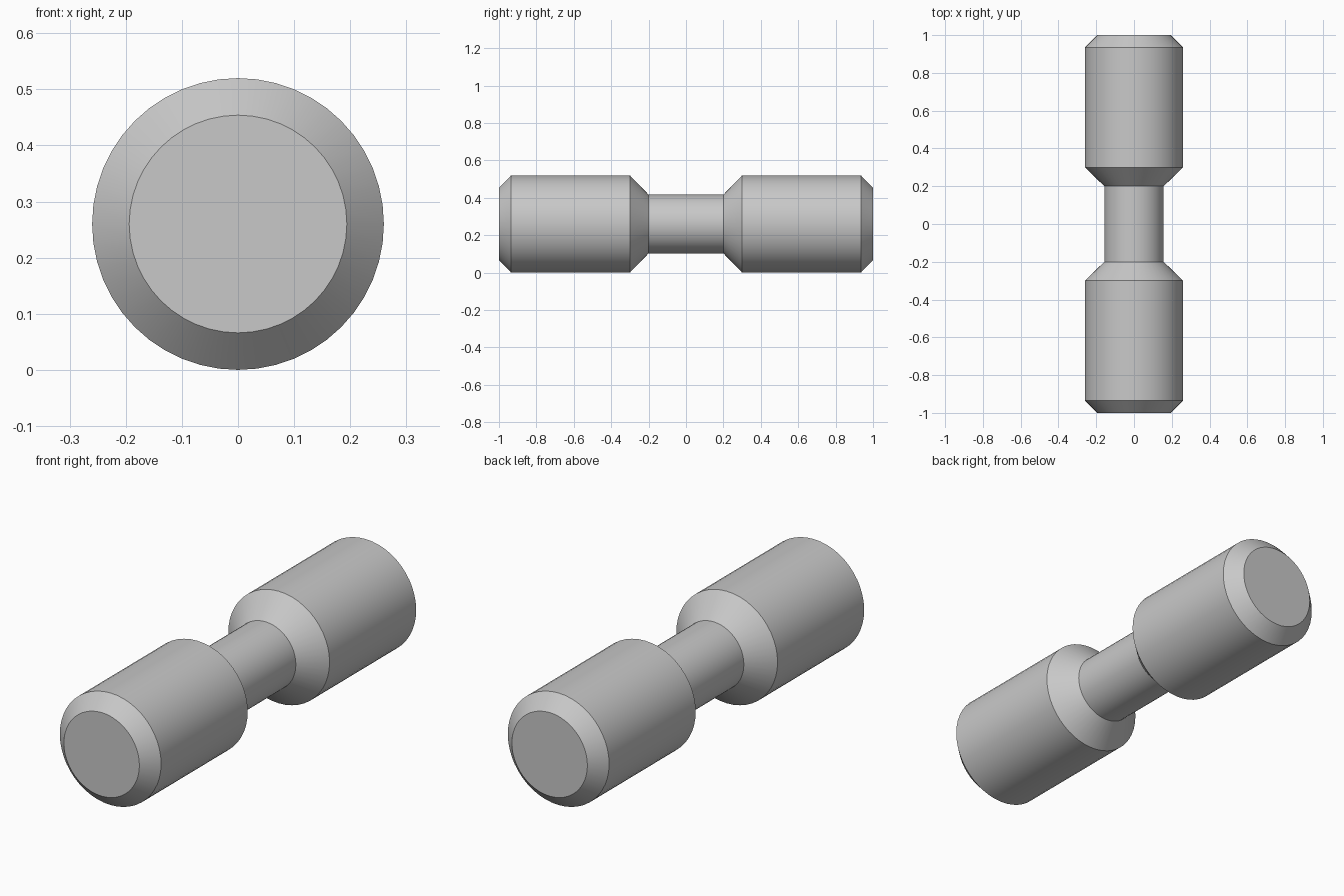
import bpy
import bmesh
import math
from mathutils import Matrix, Vector

default_cube = bpy.data.objects.get("Cube")
if default_cube:
    bpy.data.objects.remove(default_cube, do_unlink=True)

SIDES = 48
RADIUS = 0.26

# Plain grey metal
grey = bpy.data.materials.new("grey metal")
grey.use_nodes = True
colour = (0.58, 0.58, 0.58, 1)
grey.diffuse_color = colour
grey.node_tree.nodes["Principled BSDF"].inputs["Base Color"].default_value = colour

# Half profile as (distance along the pin, radius), mirrored to the other half
half = [(0.2, 0.157), (0.3, RADIUS), (0.935, RADIUS), (1.0, 0.194)]
profile = [(-y, r) for y, r in reversed(half)] + half

# Waisted pin: rings along y, bridged by side faces and closed by flat ends
bm = bmesh.new()
rings = []
for y, r in profile:
    ring = []
    for i in range(SIDES):
        turn = Matrix.Rotation(math.tau * i / SIDES, 4, 'Y')
        ring.append(bm.verts.new(turn @ Vector((0, y, r)) + Vector((0, 0, RADIUS))))
    rings.append(ring)
for a, b in zip(rings, rings[1:]):
    for i in range(SIDES):
        j = (i + 1) % SIDES
        bm.faces.new((a[i], a[j], b[j], b[i]))
bm.faces.new(rings[0])
bm.faces.new(rings[-1])
bmesh.ops.recalc_face_normals(bm, faces=bm.faces)

mesh = bpy.data.meshes.new("waisted_pin")
bm.to_mesh(mesh)
bm.free()
mesh.materials.append(grey)
pin = bpy.data.objects.new("waisted_pin", mesh)
bpy.context.collection.objects.link(pin)

# Smooth barrels with crisp chamfer edges
bpy.ops.object.select_all(action='DESELECT')
pin.select_set(True)
bpy.context.view_layer.objects.active = pin
bpy.ops.object.shade_smooth_by_angle(angle=math.radians(30))
